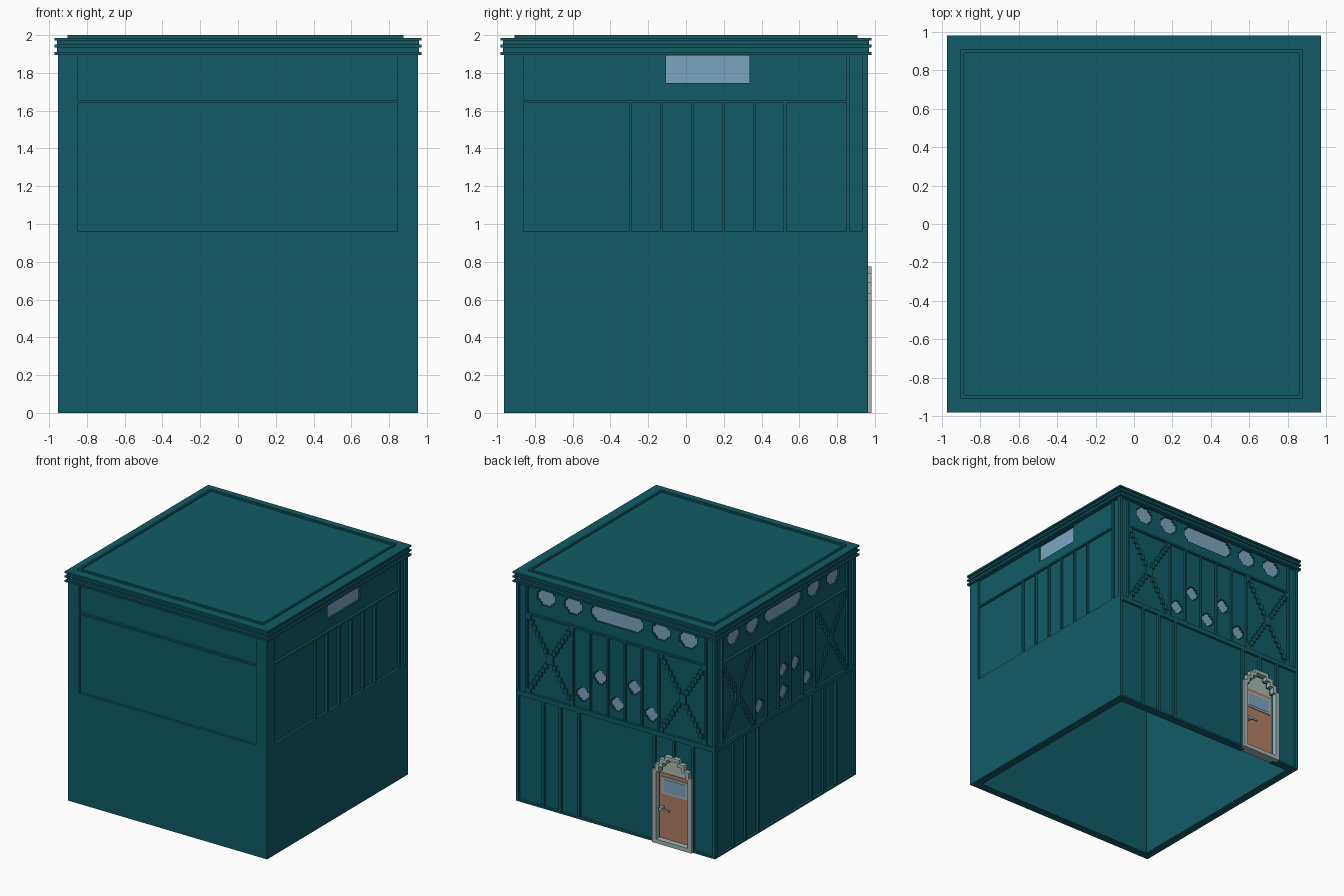
import bpy
import bmesh

cube = bpy.data.objects.get("Cube")
if cube:
    bpy.data.objects.remove(cube, do_unlink=True)


def material(name, rgb):
    m = bpy.data.materials.new(name)
    m.use_nodes = True
    m.diffuse_color = (*rgb, 1)
    m.node_tree.nodes["Principled BSDF"].inputs["Base Color"].default_value = (*rgb, 1)
    return m


TEAL = material("teal", (0.005, 0.105, 0.135))
BLUE = material("glass_blue", (0.20, 0.38, 0.54))
BROWN = material("door_brown", (0.45, 0.21, 0.13))
STONE = material("pale_stone", (0.37, 0.47, 0.46))
SAGE = material("fanlight_sage", (0.40, 0.50, 0.45))

X, Y = 0.9525, 0.9625       # outer wall planes
REC = 0.02                  # depth of the recessed panels
THICK = 0.07                # total wall thickness


def rect(u0, u1, z0, z1):
    return [(u0, z0), (u1, z0), (u1, z1), (u0, z1)]


def stepped(cu, cz, w, h, s):
    """Rectangle whose corners are cut in two square steps."""
    q = [(w, h - 2 * s), (w - s, h - 2 * s), (w - s, h - s), (w - 2 * s, h - s), (w - 2 * s, h)]
    pts = q + [(-a, b) for a, b in q[::-1]] + [(-a, -b) for a, b in q] + [(a, -b) for a, b in q[::-1]]
    return [(cu + a, cz + b) for a, b in pts]


def place(side, u, z, d):
    return {"front": (u, -Y - d, z), "back": (u, Y + d, z),
            "left": (X + d, u, z), "right": (-X - d, u, z)}[side]


def prisms(name, side, outlines, d0, d1, mat):
    """Extrude outlines drawn on one wall from depth d0 to d1 (outwards positive)."""
    bm = bmesh.new()
    for pts in outlines:
        a = [bm.verts.new(place(side, u, z, d0)) for u, z in pts]
        b = [bm.verts.new(place(side, u, z, d1)) for u, z in pts]
        bm.faces.new(a)
        bm.faces.new(b[::-1])
        for i in range(len(a)):
            j = (i + 1) % len(a)
            bm.faces.new((a[j], a[i], b[i], b[j]))
    return finish(name, bm, mat)


def finish(name, bm, mat):
    bmesh.ops.recalc_face_normals(bm, faces=bm.faces[:])
    me = bpy.data.meshes.new(name)
    bm.to_mesh(me)
    bm.free()
    me.materials.append(mat)
    ob = bpy.data.objects.new(name, me)
    bpy.context.collection.objects.link(ob)
    return ob


def tube(name, outer, inner, z0, z1, mat):
    """Square ring; outer and inner are (x0, x1, y0, y1)."""
    bm = bmesh.new()

    def loop(r, z):
        return [bm.verts.new((x, y, z)) for x, y in
                ((r[0], r[2]), (r[1], r[2]), (r[1], r[3]), (r[0], r[3]))]
    loops = [loop(outer, z0), loop(outer, z1), loop(inner, z1), loop(inner, z0)]
    for k in range(4):
        a, b = loops[k], loops[(k + 1) % 4]
        for i in range(4):
            j = (i + 1) % 4
            bm.faces.new((a[i], a[j], b[j], b[i]))
    return finish(name, bm, mat)


def slab(name, x, y, z0, z1):
    return prisms(name, "front", [rect(-x, x, z0, z1)], -Y - y, -Y + y, TEAL)


# Hollow wall core, open at the bottom
ox, oy = X - REC, Y - REC
ix, iy = X - THICK, Y - THICK
core = tube("wall_core", (-ox, ox, -oy, oy), (-ix, ix, -iy, iy), 0, 1.895, TEAL)

# Window outlines on each wall
LOW, HIGH = 1.08, 1.268
upper = [stepped(u, 1.82, 0.085, 0.072, 0.02) for u in (0.68, 0.42, -0.42, -0.68)]
upper.append(stepped(0, 1.82, 0.25, 0.072, 0.02))
small = {
    "back": [(0.328, LOW), (0.164, HIGH), (0, LOW), (-0.164, HIGH), (-0.328, LOW)],
    "right": [(0.328, LOW), (0, LOW), (0, HIGH), (-0.164, HIGH), (-0.328, LOW)],
}
windows = {s: upper + [stepped(u, z, 0.06, 0.06, 0.018) for u, z in small[s]] for s in small}
windows["left"] = [rect(-0.105, 0.335, 1.747, 1.893)]

# Stepped door arch, drawn as half outlines
DX = -0.55
half_out = [(0.19, 0), (0.19, 0.635), (0.16, 0.635), (0.16, 0.69), (0.12, 0.69), (0.12, 0.74), (0.07, 0.74), (0.07, 0.775)]
half_in = [(0.15, 0), (0.15, 0.62), (0.125, 0.62), (0.125, 0.67), (0.09, 0.67), (0.09, 0.71), (0.05, 0.71), (0.05, 0.745)]


def arch(half):
    return [(DX + u, z) for u, z in half] + [(DX - u, z) for u, z in half[::-1]]


# Cut the openings through the core
cuts = [(s, w) for s, w in windows.items()]
cuts.append(("back", [arch([(0.15, -0.02)] + half_in[1:])]))
for side, outlines in cuts:
    cutter = prisms("opening_cutter", side, outlines, -0.12, 0.03, TEAL)
    cutter.hide_render = True
    mod = core.modifiers.new("openings", "BOOLEAN")
    mod.operation, mod.solver, mod.object = "DIFFERENCE", "EXACT", cutter
    bpy.context.view_layer.update()
    result = bpy.data.meshes.new_from_object(core.evaluated_get(bpy.context.evaluated_depsgraph_get()))
    core.modifiers.clear()
    core.data = result
    bpy.data.objects.remove(cutter, do_unlink=True)

# Window glass
for side, outlines in windows.items():
    prisms(side + "_window_glass", side, outlines, -0.043, -0.035, BLUE)

T = 1.895                   # underside of the cornice
MID = [-0.41 + 0.164 * i for i in range(6)]


def beams(us, z0, z1, w=0.0075):
    return [rect(u - w, u + w, z0, z1) for u in us]


# Plain front wall framing
prisms("front_framing", "front",
       [rect(-X, X, 0, 0.96), rect(-X, -0.847, 0.96, T), rect(0.845, X, 0.96, T),
        rect(-0.847, 0.845, 1.64, 1.655)], -REC, 0, TEAL)

# Side wall with a plain lower half
prisms("left_framing", "left",
       [rect(-Y, Y, 0, 0.96), rect(-Y, -0.86, 0.96, T), rect(-0.86, 0.857, 1.64, 1.655),
        rect(0.932, Y, 0.96, T)] + beams([0.857], 0.96, T)
       + beams([u + 0.115 for u in MID], 0.96, 1.64), -REC, 0, TEAL)

# Two timbered walls
for side, edge in (("back", X), ("right", Y)):
    lower = [0.70, 0.535, 0.36, -0.365, -0.535, -0.70]
    if side == "back":
        lower = [0.70, 0.535, 0.36, -0.365, -0.735]
    parts = [rect(-edge, -0.93, 0, T), rect(0.93, edge, 0, T),
             rect(-0.93, 0.93, 0.92, 0.96), rect(-0.85, 0.85, 1.64, 1.655)]
    parts += beams([-0.857, 0.857], 0.96, T) + beams(MID, 0.96, 1.64)
    parts += beams(lower, 0, 0.92, 0.012)
    if side == "back":
        parts += beams([DX], 0.775, 0.92, 0.012)
        parts += [rect(-0.93, -0.74, 0, 0.015), rect(-0.36, 0.93, 0, 0.015)]
    else:
        parts += [rect(-0.93, 0.93, 0, 0.015)]
    prisms(side + "_framing", side, parts, -REC, 0, TEAL)

    # Cross braces made of small stepped blocks
    n = 16
    blocks = []
    for u0, u1 in ((0.42, 0.85), (-0.85, -0.42)):
        for flip in (False, True):
            for i in range(n):
                t = (i + 0.5) / n
                u = u1 + (u0 - u1) * t if flip else u0 + (u1 - u0) * t
                z = 0.96 + 0.68 * t
                blocks.append(rect(u - 0.017, u + 0.017, z - 0.0212, z + 0.0212))
    prisms(side + "_cross_braces", side, blocks, -REC, -0.004, TEAL)

# Cornice: three lips with narrower courses between, then the roof rim
slab("cornice_core", 0.958, 0.968, T, 1.984)
for i, z in enumerate((1.895, 1.934, 1.971)):
    slab("cornice_lip_%d" % (i + 1), 0.9725, 0.981, z, z + 0.015)
tube("roof_rim", (-0.902, 0.877, -0.907, 0.907), (-0.884, 0.860, -0.889, 0.889), 1.984, 2.0, TEAL)

# Door with arched surround
prisms("door_surround", "back", [arch(half_out) + arch(half_in)[::-1]], -REC, 0.0185, STONE)
prisms("door_threshold", "back", [rect(DX - 0.15, DX + 0.15, 0, 0.035)], -0.06, 0.0185, STONE)
prisms("door_leaf", "back", [rect(DX - 0.15, DX + 0.15, 0.035, 0.60)], -0.055, -0.03, BROWN)
prisms("door_fanlight", "back", [arch([(0.15, 0.60)] + half_in[1:])], -0.05, -0.035, SAGE)
prisms("door_window_frame", "back", [rect(DX - 0.125, DX + 0.125, 0.425, 0.57)], -0.03, -0.022, STONE)
prisms("door_window_glass", "back", [rect(DX - 0.105, DX + 0.105, 0.443, 0.552)], -0.022, -0.019, BLUE)
for name, d0, d1, l0, l1 in (("outer", -0.03, 0.012, 0.002, 0.012), ("inner", -0.097, -0.055, -0.097, -0.087)):
    prisms(name + "_handle_stem", "back", [rect(-0.445, -0.42, 0.285, 0.315)], d0, d1, STONE)
    prisms(name + "_handle_lever", "back", [rect(-0.515, -0.445, 0.292, 0.308)], l0, l1, STONE)
